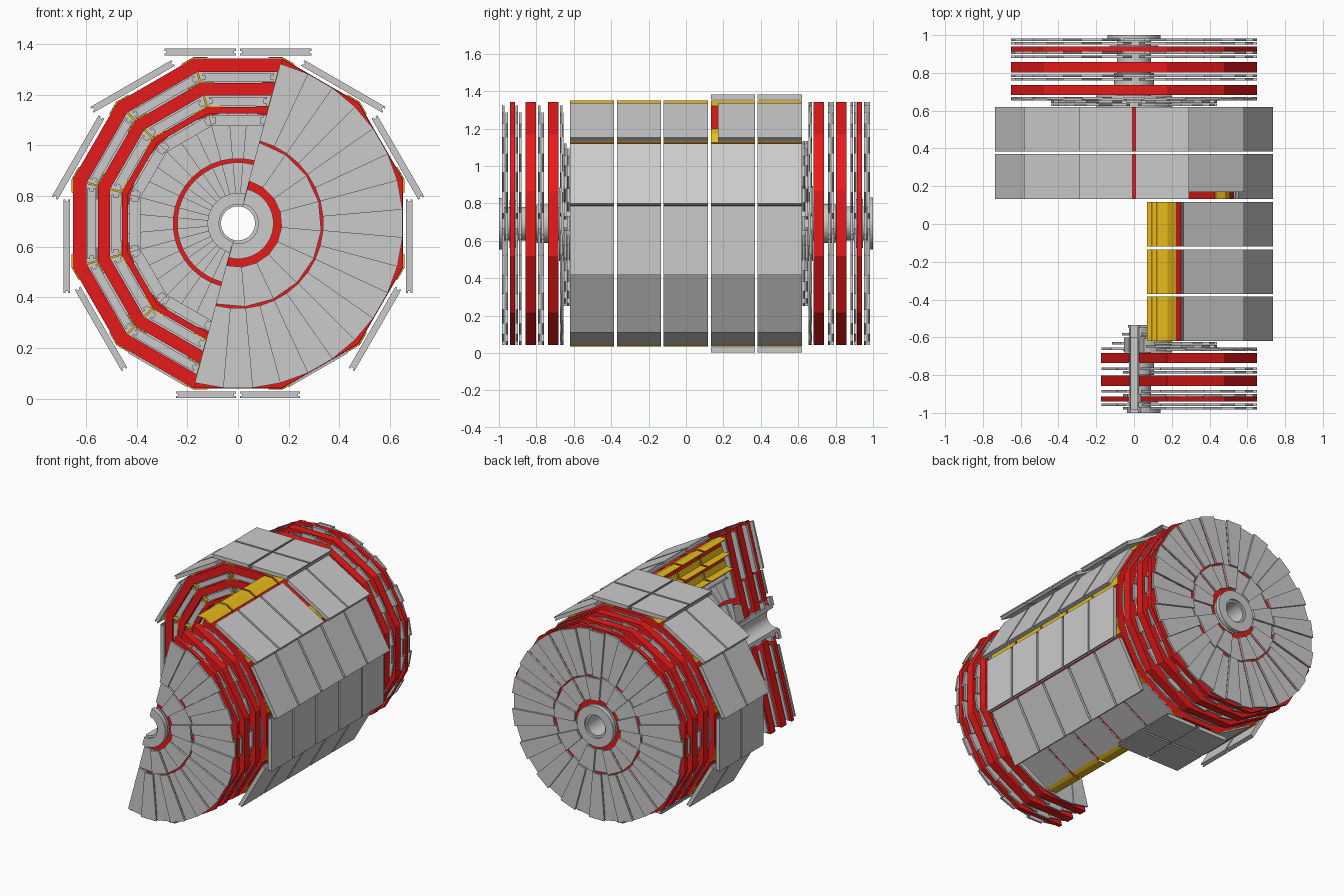
import bpy, bmesh
from math import sin, cos, tan, radians

if "Cube" in bpy.data.objects:
    bpy.data.objects.remove(bpy.data.objects["Cube"])

ZC = 0.692                      # height of the central axis
T15 = tan(radians(15))


def material(name, col):
    m = bpy.data.materials.new(name)
    m.diffuse_color = col
    m.use_nodes = True
    m.node_tree.nodes["Principled BSDF"].inputs["Base Color"].default_value = m.diffuse_color
    return m


RED = material("yoke_red", (0.8, 0.01, 0.01, 1))
YELLOW = material("bracket_yellow", (0.8, 0.5, 0.01, 1))


def prism(bm, deg, profile, y0, y1):
    """Extrude a (radius, tangent) profile along y, turned to the given angle."""
    c, s = cos(radians(deg)), sin(radians(deg))
    rings = [[bm.verts.new((r * c - u * s, y, ZC + r * s + u * c)) for r, u in profile]
             for y in (y0, y1)]
    bm.faces.new(rings[0])
    bm.faces.new(rings[1][::-1])
    n = len(profile)
    for i in range(n):
        j = (i + 1) % n
        bm.faces.new((rings[0][j], rings[0][i], rings[1][i], rings[1][j]))


def wedge(r0, r1, half_deg, grow=0.0):
    t = tan(radians(half_deg))
    return [(r0, -r0 * t - grow), (r0, r0 * t + grow), (r1, r1 * t + grow), (r1, -r1 * t - grow)]


def box(r0, r1, u0, u1):
    return [(r0, u0), (r0, u1), (r1, u1), (r1, u0)]


def i_section(r0, r1, u0, u1, f=0.009, i=0.012):
    """Chamber profile: two slabs joined by a slightly narrower core."""
    a, b = r0 + f, r1 - f
    return [(r0, u0), (r0, u1), (a, u1), (a, u1 - i), (b, u1 - i), (b, u1),
            (r1, u1), (r1, u0), (b, u0), (b, u0 + i), (a, u0 + i), (a, u0)]


def finish(bm, name, mat=None):
    bmesh.ops.recalc_face_normals(bm, faces=bm.faces)
    me = bpy.data.meshes.new(name)
    bm.to_mesh(me)
    bm.free()
    ob = bpy.data.objects.new(name, me)
    bpy.context.collection.objects.link(ob)
    if mat:
        me.materials.append(mat)


# ---- Barrel wheels ----
WHEELS = [(-0.62, -0.385), (-0.37, -0.135), (-0.12, 0.117), (0.133, 0.37), (0.383, 0.62)]
LAYERS = [(0.435, 0.459), (0.506, 0.554), (0.598, 0.652)]
INNER_CHAMBERS = [(0.385, 0.428, 0.1), (0.464, 0.5, 0.115), (0.561, 0.594, 0.14)]


def outer_panels(deg):
    if deg == 90:
        return [(0.008, 0.29), (-0.29, -0.008)]
    if deg == 270:
        return [(0.008, 0.245), (-0.245, -0.008)]
    return [(-0.275, 0.095)] if deg < 90 or deg > 270 else [(-0.095, 0.275)]


for w, (y0, y1) in enumerate(WHEELS):
    # front three wheels are opened up to five sectors, rear two are complete
    sectors = range(0, 360, 30) if w > 2 else [0, 30, 60, 300, 330]
    yoke, brackets, chambers, panels = (bmesh.new() for _ in range(4))
    corners = set()
    for d in sectors:
        corners |= {(d + 15) % 360, (d - 15) % 360}
        for r0, r1 in LAYERS:
            prism(yoke, d, wedge(r0, r1, 15), y0, y1)
        for r0, r1, h in INNER_CHAMBERS:
            prism(chambers, d, i_section(r0, r1, -h, h), y0 + 0.004, y1 - 0.004)
        if d in (240, 300):     # narrow chambers by the feet
            side = 1 if d == 240 else -1
            u = sorted((side * 0.15, -side * 0.12))
            prism(panels, d, box(0.6525, 0.661, *u), y0, y1)
        else:
            start = 0.17 if (w == 3 and d == 60) else y0
            for u0, u1 in outer_panels(d):
                prism(panels, d, i_section(0.664, 0.69, u0, u1, 0.008, 0.008), start, y1)
    # bent corner plates on every layer, and radial plates across the gaps
    for c in corners:
        for r0, r1 in LAYERS:
            for side in (-1, 1):
                a, b = r1 + 0.0005, r1 + 0.005
                prism(brackets, c + side * 15,
                      [(a, -side * a * T15), (b, -side * b * T15),
                       (b, -side * (b * T15 - 0.055)), (a, -side * (a * T15 - 0.055))], y0, y1)
        for r0, r1 in ((0.48, 0.523), (0.577, 0.619)):
            prism(brackets, c, box(r0, r1, -0.004, 0.004), y0 + 0.002, y1 - 0.002)
    finish(yoke, f"barrel_yoke_{w + 1}", RED)
    finish(brackets, f"barrel_brackets_{w + 1}", YELLOW)
    finish(chambers, f"barrel_chambers_{w + 1}")
    finish(panels, f"barrel_outer_panels_{w + 1}")

# ---- Endcaps: half at the front, whole at the back ----
DISCS = [(0.682, 0.737), (0.802, 0.858), (0.914, 0.941)]
# station: near y, far y, then rings of (inner radius, outer radius, angular step)
STATIONS = [
    (0.624, 0.64, [(0.255, 0.44, 10)]),
    (0.655, 0.66, [(0.455, 0.65, 10)]),
    (0.578, 0.592, [(0.09, 0.24, 10)]),
    (0.76, 0.779, [(0.335, 0.65, 10), (0.14, 0.325, 20)]),
    (0.88, 0.899, [(0.335, 0.65, 10), (0.15, 0.325, 20)]),
    (0.951, 0.97, [(0.335, 0.65, 10), (0.17, 0.325, 20)]),
]
# hub sleeves: inner radius, outer radius, y range
HUBS = [(0.067, 0.09, 0.6, 0.985), (0.08, 0.14, 0.97, 1.0), (0.085, 0.13, 0.9, 0.945),
        (0.085, 0.105, 0.73, 0.8), (0.1, 0.2, 0.6, 0.68), (0.075, 0.1, 0.535, 0.6),
        (0.075, 0.12, 0.535, 0.548)]

for side, label in ((-1, "front"), (1, "back")):
    span = 180 if side < 0 else 360
    discs, chambers, hub = bmesh.new(), bmesh.new(), bmesh.new()
    for k in range(span // 30):
        for y0, y1 in DISCS:
            prism(discs, -90 + 30 * k, wedge(0.1, 0.65, 15), side * y0, side * y1)
    for ya, yb, rings in STATIONS:
        for r0, r1, step in rings:
            for k in range(span // step):
                y = yb if k % 2 else ya      # alternate chambers overlap
                prism(chambers, -105 + step * (k + 0.5), wedge(r0, r1, step / 2, 0.002),
                      side * y, side * (y + 0.013))
    for r0, r1, y0, y1 in HUBS:
        for k in range(span // 10):
            prism(hub, -100 + 10 * k, wedge(r0, r1, 5), side * y0, side * y1)
    finish(discs, f"{label}_endcap_discs", RED)
    finish(chambers, f"{label}_endcap_chambers")
    finish(hub, f"{label}_hub")
